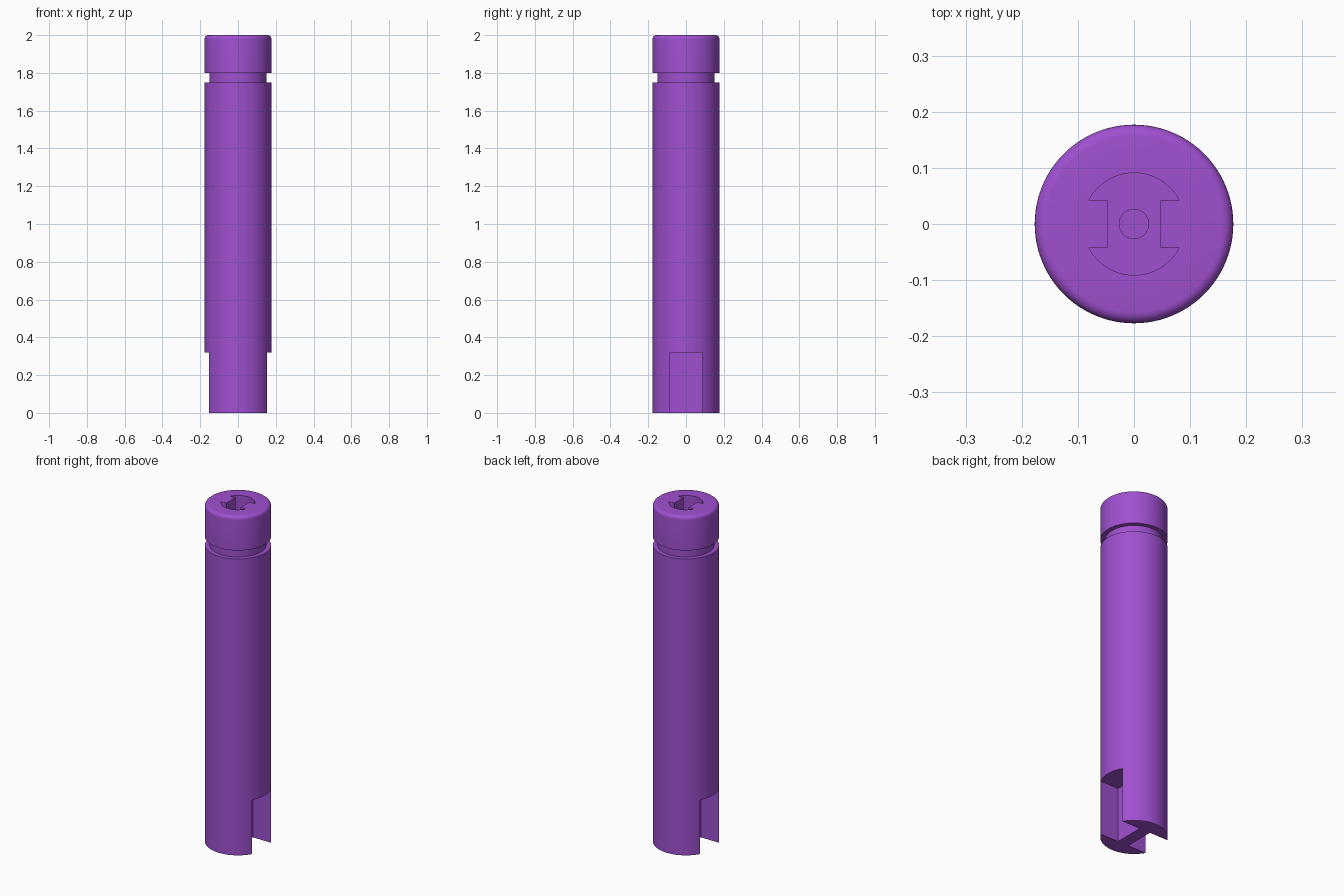
import bpy, bmesh, math

if "Cube" in bpy.data.objects:
    bpy.data.objects.remove(bpy.data.objects["Cube"])

purple = bpy.data.materials.new("purple")
purple.diffuse_color = (0.35, 0.08, 0.63, 1)
purple.use_nodes = True
purple.node_tree.nodes["Principled BSDF"].inputs["Base Color"].default_value = purple.diffuse_color

R = 0.177           # shaft radius
SEG = 96


def add_object(name, bm):
    bmesh.ops.recalc_face_normals(bm, faces=bm.faces)
    mesh = bpy.data.meshes.new(name)
    bm.to_mesh(mesh)
    bm.free()
    obj = bpy.data.objects.new(name, mesh)
    bpy.context.collection.objects.link(obj)
    mesh.materials.append(purple)
    return obj


def lathe(name, profile):
    """Closed solid of revolution, with flat caps at both ends."""
    bm = bmesh.new()
    rings = []
    for r, z in profile:
        rings.append([bm.verts.new((r * math.cos(2 * math.pi * i / SEG),
                                    r * math.sin(2 * math.pi * i / SEG), z))
                      for i in range(SEG)])
    for a, b in zip(rings, rings[1:]):
        for i in range(SEG):
            j = (i + 1) % SEG
            bm.faces.new((a[i], a[j], b[j], b[i]))
    bm.faces.new(rings[0][::-1])
    bm.faces.new(rings[-1])
    return add_object(name, bm)


def prism(name, outline, z0, z1):
    """Vertical prism over an outline."""
    bm = bmesh.new()
    face = bm.faces.new([bm.verts.new((x, y, z0)) for x, y in outline])
    ext = bmesh.ops.extrude_face_region(bm, geom=[face])
    for v in ext["geom"]:
        if isinstance(v, bmesh.types.BMVert):
            v.co.z = z1
    return add_object(name, bm)


def cut(target, cutter):
    mod = target.modifiers.new(cutter.name, "BOOLEAN")
    mod.operation = "DIFFERENCE"
    mod.solver = "EXACT"
    mod.object = cutter
    bpy.context.view_layer.objects.active = target
    bpy.ops.object.modifier_apply(modifier=mod.name)
    bpy.data.objects.remove(cutter)


# Shaft with a ring groove and a rounded top edge
f = 0.02
profile = [(R, 0), (R, 1.75), (0.152, 1.75), (0.152, 1.80), (R, 1.80)]
profile += [(R - f + f * math.cos(a), 2 - f + f * math.sin(a))
            for a in (math.pi / 2 * k / 6 for k in range(7))]
shaft = lathe("shaft", profile)

# Side slots at the foot, leaving a thin web between two round jaws
for s in (-1, 1):
    x0, x1 = s * 0.035, s * 0.3
    cut(shaft, prism("foot_slot_cutter",
                     [(x0, -0.088), (x1, -0.088), (x1, 0.088), (x0, 0.088)],
                     -0.1, 0.32))

# Keyed socket in the top: a round recess with two square tabs
r, tab_x, tab_y = 0.091, 0.047, 0.042
a0 = math.asin(tab_y / r)
arc = [a0 + (math.pi - 2 * a0) * k / 24 for k in range(25)]
half = [(tab_x, tab_y)] + [(r * math.cos(a), r * math.sin(a)) for a in arc] + [(-tab_x, tab_y)]
socket = half + [(-x, -y) for x, y in half]
cut(shaft, prism("socket_cutter", socket, 1.88, 2.1))

# Small centre hole in the socket floor
cut(shaft, lathe("centre_hole_cutter", [(0.026, 1.80), (0.026, 1.95)]))

# Smooth round walls, sharp edges kept
bpy.ops.object.select_all(action="DESELECT")
shaft.select_set(True)
bpy.context.view_layer.objects.active = shaft
bpy.ops.object.shade_smooth_by_angle(angle=math.radians(30))
